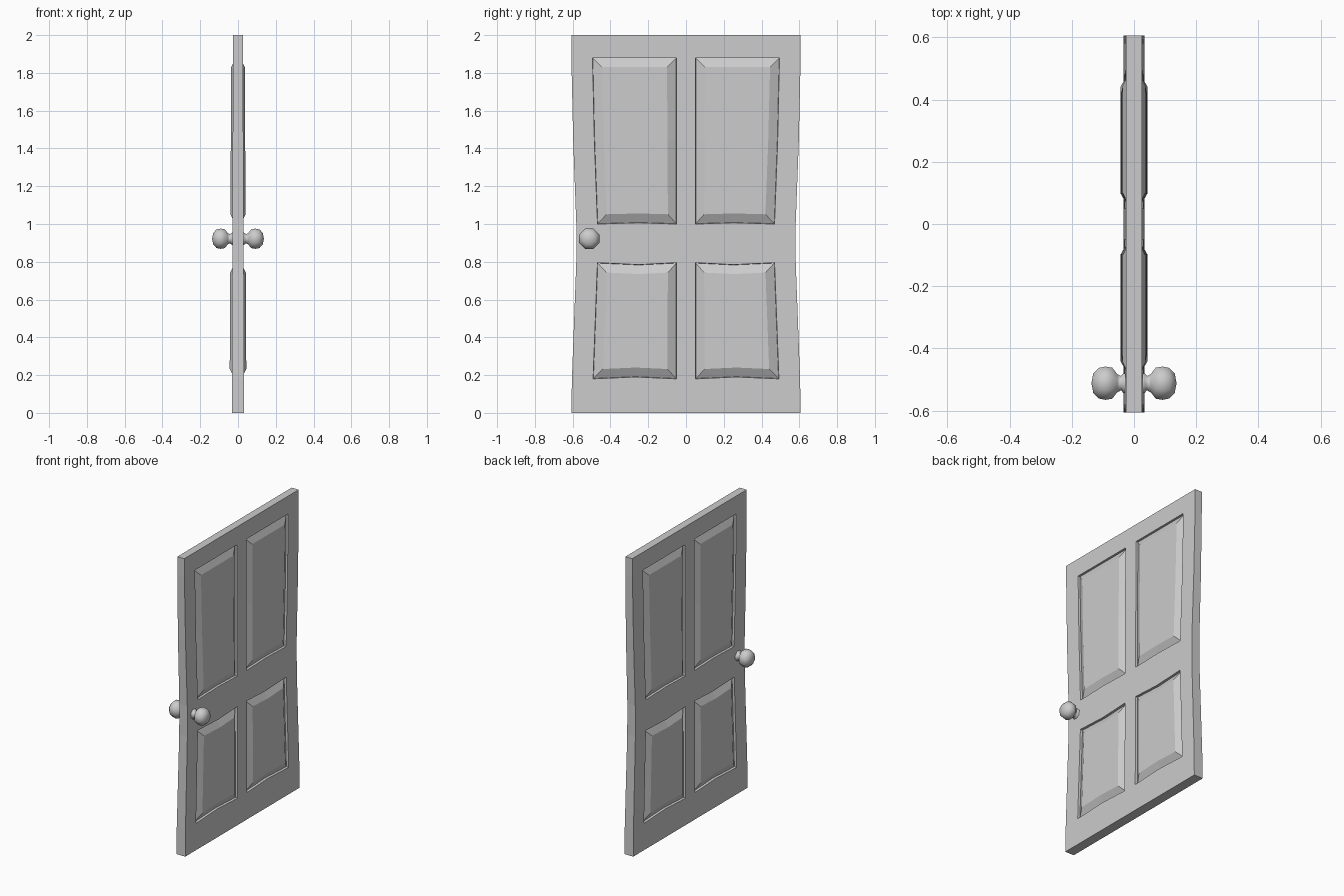
import bpy, bmesh, math

if "Cube" in bpy.data.objects:
    bpy.data.objects.remove(bpy.data.objects["Cube"])

BOTTOM_HALF = 0.033          # half thickness at the floor


def make_object(name, bm):
    bmesh.ops.recalc_face_normals(bm, faces=bm.faces)
    me = bpy.data.meshes.new(name)
    bm.to_mesh(me)
    bm.free()
    ob = bpy.data.objects.new(name, me)
    bpy.context.collection.objects.link(ob)
    mod = ob.modifiers.new("both_sides", 'MIRROR')
    mod.use_axis = (True, False, False)
    mod.merge_threshold = 0.0005
    return ob


def warp(co):
    # storybook shape: pinched at the waist, thinner toward the top
    a = abs(co.y)
    pinch = 0.03 * max(0, 1 - abs(co.z - 0.9) / 0.8)
    pinch *= min(1, max(0, (a - 0.05) / 0.3))
    co.y = math.copysign(a - pinch, co.y)
    co.x *= 1 - 0.106 * co.z


# Door leaf: grid for one face, with four panel cells
ys = [-.607, -.495, -.27, -.05, .05, .27, .495, .607]
zs = [0, .18, .48, .795, 1.0, 1.44, 1.88, 2.0]
bow = {.18: .01, .795: -.01, 1.0: .006}
bm = bmesh.new()
grid = [[bm.verts.new((BOTTOM_HALF, y, z + (bow.get(z, 0) if abs(y) == .27 else 0)))
         for z in zs] for y in ys]
panels = []
for i in range(len(ys) - 1):
    for j in range(len(zs) - 1):
        f = bm.faces.new((grid[i][j], grid[i + 1][j], grid[i + 1][j + 1], grid[i][j + 1]))
        if i in (1, 2, 4, 5) and j in (1, 2, 4, 5):
            panels.append(f)
bm.normal_update()

# Rim of the leaf back to the centre plane
rim = [e for e in bm.edges if e.is_boundary]
ext = bmesh.ops.extrude_edge_only(bm, edges=rim)
for v in ext["geom"]:
    if isinstance(v, bmesh.types.BMVert):
        v.co.x = 0

# Sunken groove, then a sloped raised field in each panel
for width, level in ((0.002, 0.017), (0.048, 0.045)):
    bmesh.ops.inset_region(bm, faces=panels, thickness=width, use_even_offset=True)
    for v in {v for f in panels for v in f.verts}:
        v.co.x = level
for v in bm.verts:
    warp(v.co)
make_object("door_leaf", bm)

# Knobs: eight-sided lathe along x
profile = [(.02, .036), (.034, .034), (.042, .025), (.054, .032), (.07, .054),
           (.092, .058), (.114, .053), (.131, .034)]
sides = 8
bm = bmesh.new()
rings = []
for x, r in profile:
    rings.append([bm.verts.new((x, -.512 + r * math.cos(2 * math.pi * (k + .5) / sides),
                                .922 + r * math.sin(2 * math.pi * (k + .5) / sides)))
                  for k in range(sides)])
for a, b in zip(rings, rings[1:]):
    for k in range(sides):
        n = (k + 1) % sides
        bm.faces.new((a[k], a[n], b[n], b[k]))
tip = bm.verts.new((.137, -.512, .922))
for k in range(sides):
    bm.faces.new((rings[-1][k], rings[-1][(k + 1) % sides], tip))
bm.faces.new(rings[0])
for f in bm.faces:
    f.smooth = True
make_object("door_knobs", bm)
